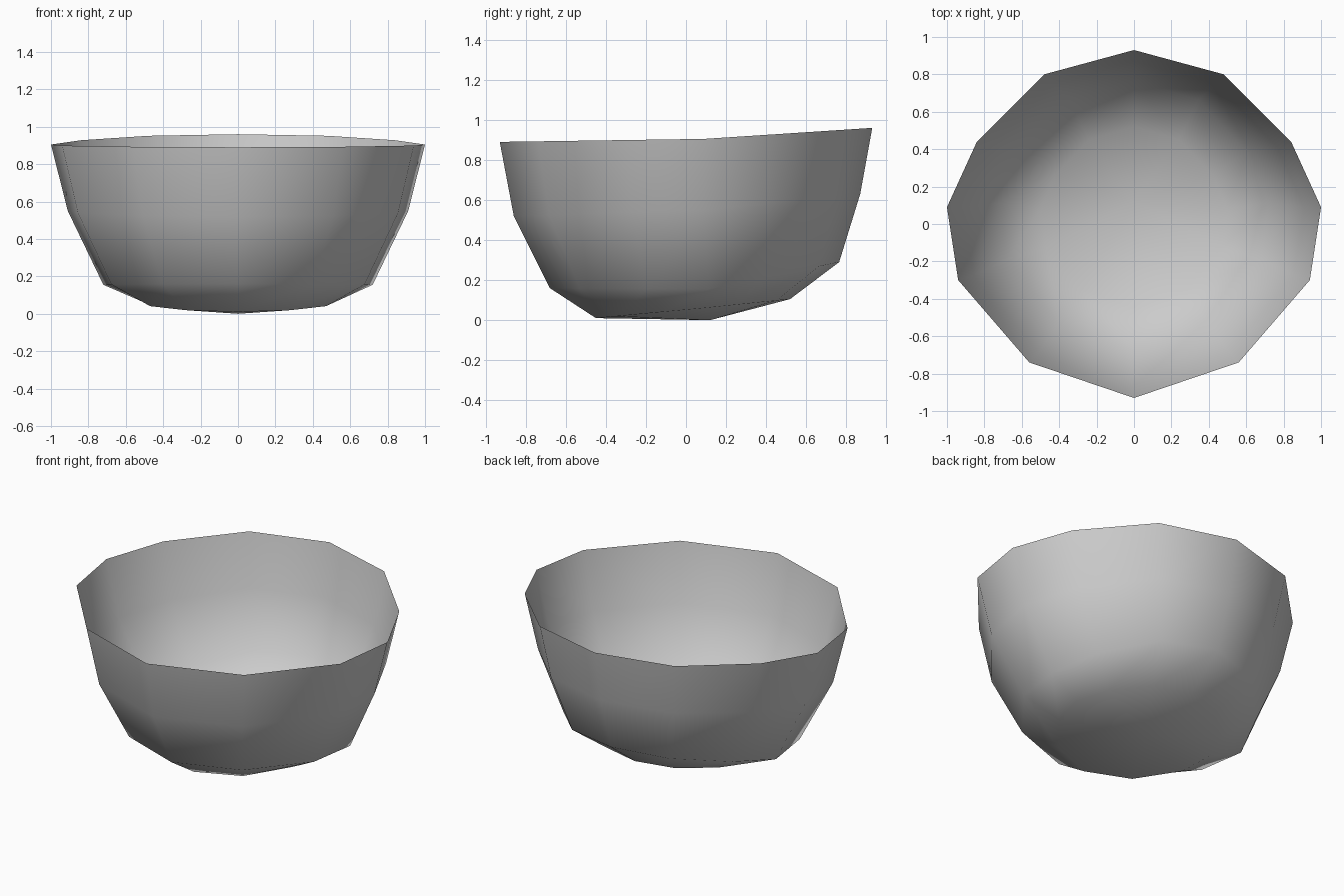
import bpy
import bmesh

cube = bpy.data.objects.get("Cube")
if cube:
    bpy.data.objects.remove(cube)

# Rim outline, back to front, mirrored into a twelve-sided loop
half = [(0, .93), (.48, .80), (.84, .44), (1, .09), (.94, -.30), (.56, -.74), (0, -.93)]
rim = half + [(-x, y) for x, y in half[-2:0:-1]]

# Each ring: half width, front y, back y, then height at front, side and back
rings = [
    (1.00, -.93, .93, .89, .905, .96),
    (.91, -.86, .87, .52, .55, .63),
    (.72, -.68, .765, .16, .155, .29),
    (.50, -.45, .52, .01, .06, .105),
]


def ring_point(ring, x, y):
    width, front, back, z_front, z_side, z_back = ring
    t = (y + .93) / 1.86
    mid = .55
    if t < mid:
        z = z_front + (z_side - z_front) * t / mid
    else:
        z = z_side + (z_back - z_side) * (t - mid) / (1 - mid)
    return (x * width, front + (back - front) * t, z)


# Bowl shell: rings bridged by quads, closed by a fan at the base
bm = bmesh.new()
loops = [[bm.verts.new(ring_point(r, x, y)) for x, y in rim] for r in rings]
base = bm.verts.new((0, .12, 0))
n = len(rim)
for i in range(n):
    j = (i + 1) % n
    for upper, lower in zip(loops, loops[1:]):
        bm.faces.new((upper[i], upper[j], lower[j], lower[i]))
    bm.faces.new((loops[-1][i], loops[-1][j], base))
bm.normal_update()
if base.normal.z > 0:
    bmesh.ops.reverse_faces(bm, faces=bm.faces[:])
for face in bm.faces:
    face.smooth = True

mesh = bpy.data.meshes.new("bowl")
bm.to_mesh(mesh)
bm.free()
bowl = bpy.data.objects.new("bowl", mesh)
bpy.context.collection.objects.link(bowl)

# Plain grey finish
grey = bpy.data.materials.new("light_grey")
grey.use_nodes = True
colour = (.6, .6, .6, 1)
grey.diffuse_color = colour
grey.node_tree.nodes["Principled BSDF"].inputs["Base Color"].default_value = colour
mesh.materials.append(grey)
